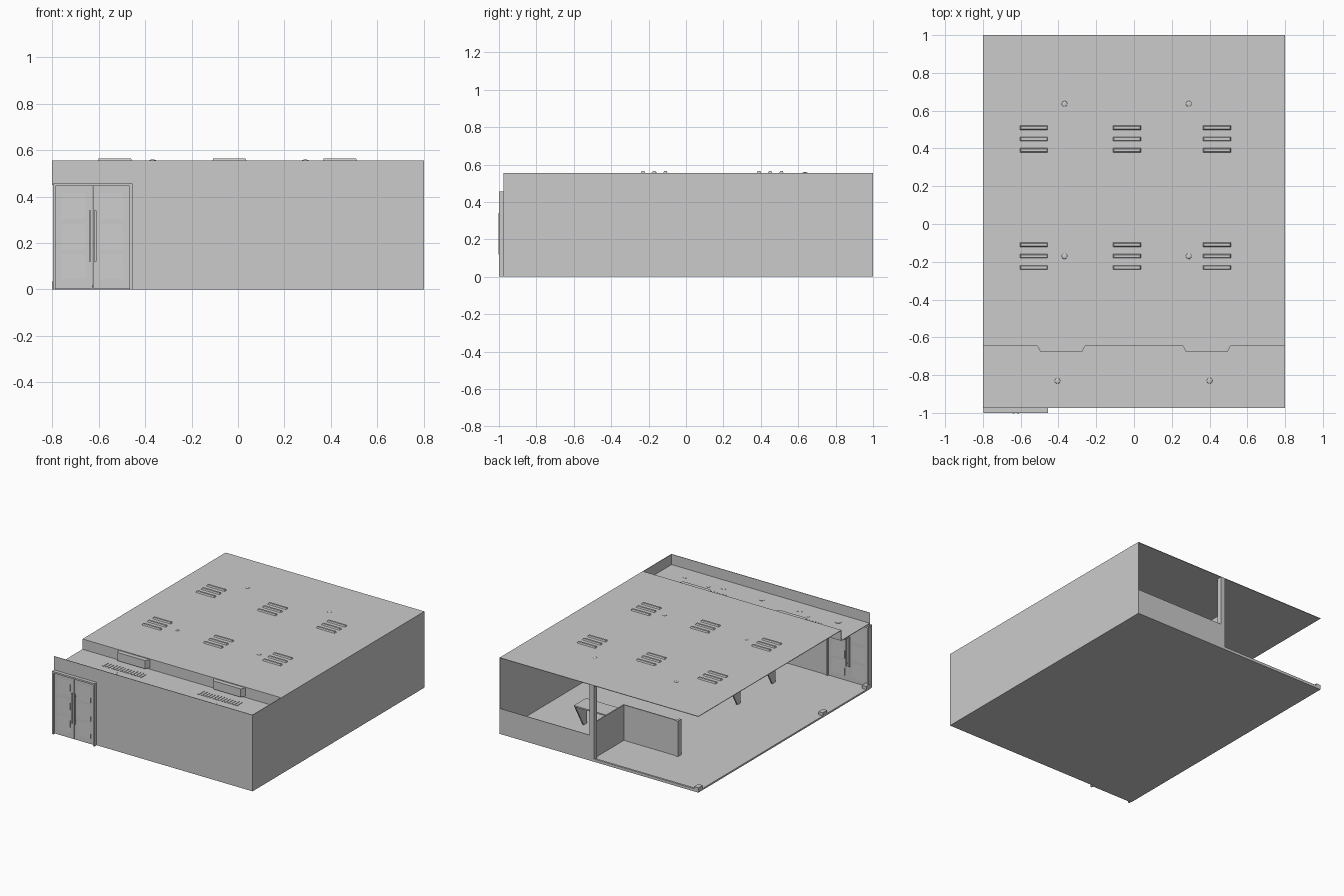
import bpy, bmesh, math

if "Cube" in bpy.data.objects:
    bpy.data.objects.remove(bpy.data.objects["Cube"])


def box(name, x, y, z, top_inset=0.0):
    """Box from min/max ranges, optionally tapered towards its top."""
    bm = bmesh.new()
    bmesh.ops.create_cube(bm, size=1)
    for v in bm.verts:
        top = v.co.z > 0
        t = top_inset if top else 0
        v.co = (x[1] - t if v.co.x > 0 else x[0] + t,
                y[1] - t if v.co.y > 0 else y[0] + t,
                z[1] if top else z[0])
    return finish(name, bm)


def finish(name, bm):
    bmesh.ops.recalc_face_normals(bm, faces=bm.faces)
    me = bpy.data.meshes.new(name)
    bm.to_mesh(me)
    bm.free()
    ob = bpy.data.objects.new(name, me)
    bpy.context.collection.objects.link(ob)
    return ob


def prism(name, pts, axis, a, b):
    """Extrude a 2D outline: axis 'x' uses (y, z), axis 'z' uses (x, y)."""
    bm = bmesh.new()
    put = (lambda p, d: (d, *p)) if axis == 'x' else (lambda p, d: (*p, d))
    f = bm.faces.new([bm.verts.new(put(p, a)) for p in pts])
    r = bmesh.ops.extrude_face_region(bm, geom=[f])
    for v in r['geom']:
        if isinstance(v, bmesh.types.BMVert):
            v.co['xyz'.index(axis)] = b
    return finish(name, bm)


def disc(name, x, y, z, r, h, segs=20):
    bm = bmesh.new()
    bmesh.ops.create_cone(bm, cap_ends=True, segments=segs, radius1=r, radius2=r, depth=h)
    ob = finish(name, bm)
    ob.location = (x, y, z)
    return ob


def dome(name, x, y, z):
    bm = bmesh.new()
    bmesh.ops.create_uvsphere(bm, u_segments=16, v_segments=8, radius=0.015)
    for f in bm.faces:
        f.smooth = True
    ob = finish(name, bm)
    ob.location = (x, y, z)
    ob.scale.z = 0.3


T = 0.004        # shell thickness
TOP = 0.555      # main roof height
LOW = 0.48       # lowered ceiling height
STEP = -0.645    # where the ceiling steps down
FRONT = -0.975

# Floor and its edge rails
box("floor", (-0.8, 0.8), (FRONT, 1), (0, 0.012))
box("back_floor_rail", (-0.8, 0.06), (0.985, 1), (0.012, 0.02))
for y0, y1 in ((0.95, 1), (-0.48, -0.43), (FRONT, -0.93)):
    box("side_floor_block", (-0.8, -0.765), (y0, y1), (0.012, 0.035))

# Roof, ceiling step and lowered front ceiling
box("main_roof", (-0.8, 0.8), (STEP, 1), (TOP - T, TOP))
box("roof_step", (-0.8, 0.8), (STEP, STEP + T), (LOW, TOP - T))
box("front_ceiling", (-0.8, 0.8), (FRONT, STEP), (LOW - T, LOW))

# Walls: the left side and half of the back stay open
box("right_wall", (0.8 - T, 0.8), (FRONT, 1), (0.012, TOP))
box("front_wall", (-0.455, 0.8), (FRONT, FRONT + T), (0.012, TOP))
box("front_wall_header", (-0.8, -0.455), (FRONT, FRONT + T), (0.45, TOP))
box("back_low_wall", (0.06, 0.8), (1 - T, 1), (0.012, 0.185))
box("back_post", (0.04, 0.075), (0.965, 1), (0.012, TOP - T))

# Roof vents: six groups of three slats
for x0 in (-0.605, -0.112, 0.364):
    for y in (0.39, 0.45, 0.51, -0.11, -0.17, -0.23):
        box("roof_vent_slat", (x0, x0 + 0.15), (y - 0.013, y + 0.013), (TOP - T, 0.565), 0.006)

# Sprinkler domes
for x in (-0.368, 0.29):
    for y in (0.636, -0.17):
        dome("roof_dome", x, y, TOP)
for x in (-0.405, 0.4):
    dome("front_ceiling_dome", x, -0.83, LOW)

# Round downlights in the lowered ceiling
for i in range(5):
    disc("downlight", -0.62 + i * 0.307, -0.865, LOW - T / 2, 0.02, T + 0.003)

# Step-mounted air outlets with ceiling grilles in front of them
for c in (-0.385, 0.385):
    prism("air_outlet", [(c - 0.127, STEP), (c - 0.11, -0.677), (c + 0.11, -0.677),
                         (c + 0.127, STEP)], 'z', 0.49, 0.55)
    for i in range(14):
        x = c - 0.16 + i * 0.0235
        box("ceiling_grille_bar", (x, x + 0.012), (-0.785, -0.725), (LOW - 0.006, LOW + 0.003))

# Door frame
for x0 in (-0.797, -0.467):
    box("door_jamb", (x0, x0 + 0.012), (-1, -0.96), (0, 0.457))
box("door_lintel", (-0.785, -0.467), (-1, -0.96), (0.445, 0.457))

# Two door leaves with raised panels and handles on both faces
for side in (-1, 1):
    cx = -0.626
    xs = sorted((cx + side * 0.001, cx + side * 0.159))
    box("door_leaf", xs, (-0.99, -0.974), (0.004, 0.445))
    px = sorted((cx + side * 0.028, cx + side * 0.135))
    for z0, z1 in ((0.045, 0.15), (0.17, 0.28), (0.305, 0.415)):
        box("door_panel", px, (-0.994, -0.97), (z0, z1), 0.004)
    hx = cx + side * 0.011
    for y in (-0.999, -0.965):
        box("door_handle", (hx - 0.005, hx + 0.005), (y - 0.003, y + 0.003), (0.12, 0.34))
    for z in (0.14, 0.32):
        box("handle_mount", (hx - 0.003, hx + 0.003), (-0.997, -0.967), (z - 0.004, z + 0.004))

# Low L-shaped interior partition
box("partition_side", (0.056, 0.064), (0.63, 0.965), (0.012, 0.27))
box("partition_front", (-0.37, 0.064), (0.626, 0.634), (0.012, 0.27))
box("partition_end", (-0.382, -0.365), (0.6, 0.64), (0.012, 0.27))


def desk(x0, x1, y):
    """Desk top on two tapered end brackets."""
    box("desk_top", (x0, x1), (y - 0.07, y + 0.07), (0.18, 0.19))
    for x in (x0, x1 - 0.01):
        prism("desk_bracket", [(y - 0.065, 0.18), (y + 0.065, 0.18), (y - 0.03, 0.012),
                               (y - 0.065, 0.012)], 'x', x, x + 0.01)


desk(0.07, 0.42, 0.62)
desk(-0.24, 0.0, -0.22)
desk(-0.24, 0.0, -0.62)
